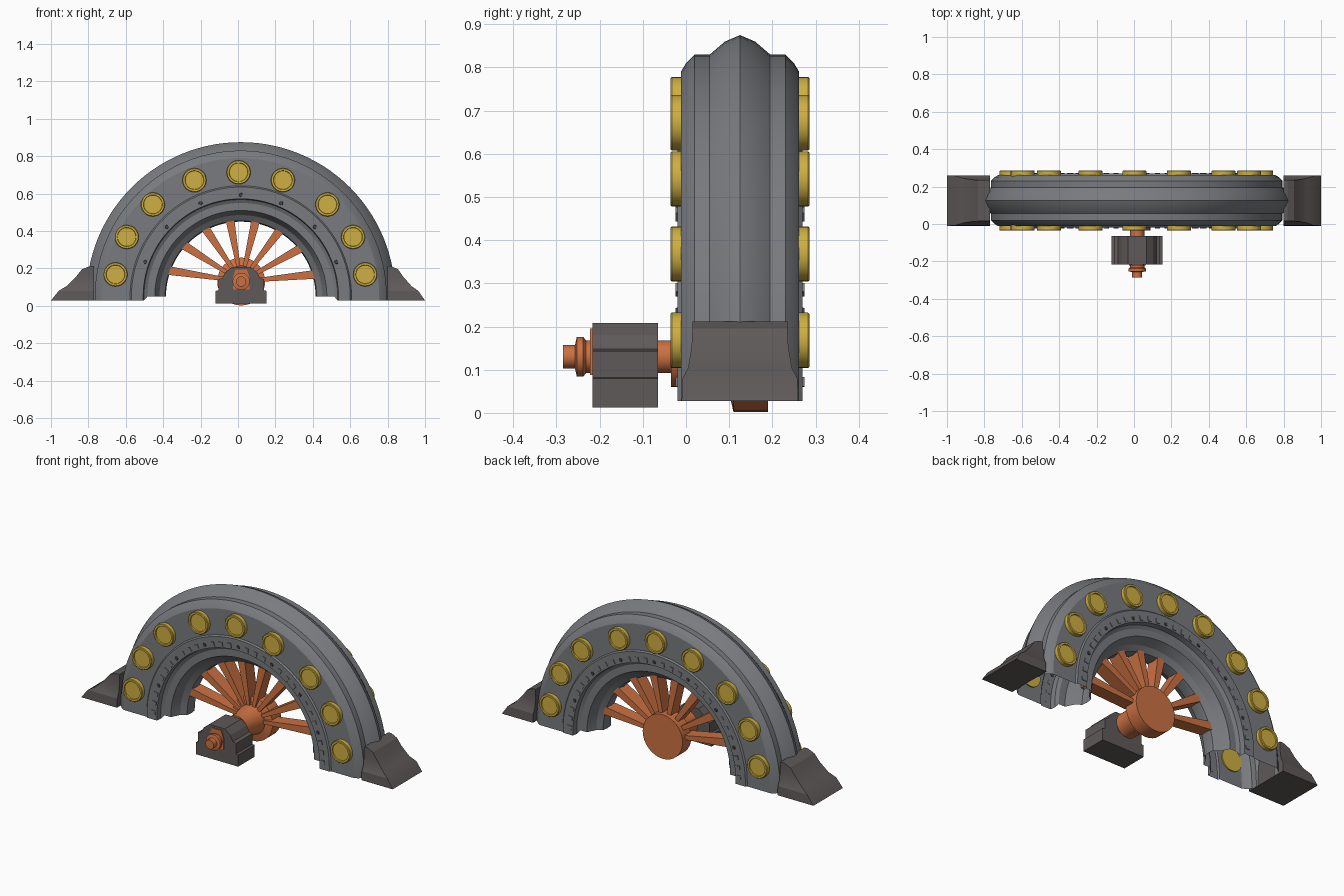
import bpy, bmesh, math
from mathutils import Vector

if "Cube" in bpy.data.objects:
    bpy.data.objects.remove(bpy.data.objects["Cube"])

CX, CZ, CY = 0.015, 0.05, 0.125      # arch centre
HX, HZ = 0.017, 0.13                 # hub axis


def material(name, rgb):
    m = bpy.data.materials.new(name)
    m.diffuse_color = (*rgb, 1)
    m.use_nodes = True
    m.node_tree.nodes["Principled BSDF"].inputs["Base Color"].default_value = m.diffuse_color
    return m


STEEL = material("steel grey", (0.19, 0.197, 0.21))
DARK = material("dark brown grey", (0.115, 0.1, 0.1))
COPPER = material("copper orange", (0.6, 0.165, 0.055))
YELLOW = material("brass yellow", (0.62, 0.43, 0.055))
BLACK = material("stud grey", (0.06, 0.06, 0.07))


def finish(bm, name, mat, flip_test=False):
    bmesh.ops.remove_doubles(bm, verts=bm.verts, dist=1e-5)
    bmesh.ops.recalc_face_normals(bm, faces=bm.faces)
    if flip_test:
        top = max(bm.faces, key=lambda f: f.calc_center_median().z)
        if top.normal.z < 0:
            bmesh.ops.reverse_faces(bm, faces=bm.faces)
    me = bpy.data.meshes.new(name)
    bm.to_mesh(me)
    bm.free()
    me.materials.append(mat)
    me.shade_smooth()
    me.set_sharp_from_angle(angle=math.radians(22))
    ob = bpy.data.objects.new(name, me)
    bpy.context.collection.objects.link(ob)
    return ob


def skin(bm, rows):
    """Bridge rows of points with quads."""
    vr = [[bm.verts.new(p) for p in row] for row in rows]
    for a, b in zip(vr, vr[1:]):
        for i in range(len(a) - 1):
            bm.faces.new((a[i], a[i + 1], b[i + 1], b[i]))


def lathe(name, profile, x, z, mat, n=32):
    """Full turn of a (y, r) profile round a y axis."""
    bm = bmesh.new()
    rows = []
    for k in range(n + 1):
        a = math.tau * k / n
        rows.append([(x + r * math.cos(a), y, z + r * math.sin(a)) for y, r in profile])
    skin(bm, rows)
    bmesh.ops.dissolve_degenerate(bm, dist=1e-5, edges=bm.edges)
    return finish(bm, name, mat)


def prism(name, pts, y0, y1, mat):
    """Extrude an (x, z) polygon along y."""
    bm = bmesh.new()
    f = bm.faces.new([bm.verts.new((x, y0, z)) for x, z in pts])
    ext = bmesh.ops.extrude_face_region(bm, geom=[f])
    vs = [g for g in ext["geom"] if isinstance(g, bmesh.types.BMVert)]
    bmesh.ops.translate(bm, verts=vs, vec=(0, y1 - y0, 0))
    if f.is_valid and len(f.edges[0].link_faces) < 2:
        bm.faces.new(list(f.verts))
    return finish(bm, name, mat)


# Arch: half profile (distance from mid plane, radius), mirrored, hollow below
outer = [(0, .825), (.035, .81), (.07, .78), (.105, .78), (.125, .76), (.137, .74),
         (.137, .592), (.145, .585), (.145, .522), (.115, .518), (.105, .50),
         (.105, .46), (.055, .435), (.035, .405), (0, .40)]
profile = [(CY - d, r) for d, r in outer] + [(CY + d, r) for d, r in outer[::-1]]
N = 56
rows = []
for k in range(-1, N + 2):
    a = math.pi * min(max(k, 0), N) / N
    low = k < 0 or k > N
    rows.append([(CX + r * math.cos(a), y,
                  CZ + r * math.sin(a) - ((.022 if r > .51 else .001) if low else 0))
                 for y, r in profile])
bm = bmesh.new()
skin(bm, rows)
finish(bm, "arch_shell", STEEL, True)

# Feet: lofted flared blocks (height, share of length, half depth)
SECT = [(.028, 0, .135), (.08, .18, .133), (.105, .36, .12), (.155, .58, .112),
        (.195, .72, .11), (.212, .9, .11)]
for side, length in ((-1, .23), (1, .2)):
    bm = bmesh.new()
    rows = []
    for z, t, h in SECT:
        xo, xi = side * (1 - t * length), side * (1 - length)
        rows.append([(xo, CY - h, z), (xo, CY + h, z), (xi, CY + h, z),
                     (xi, CY - h, z), (xo, CY - h, z)])
    skin(bm, rows)
    bmesh.ops.remove_doubles(bm, verts=bm.verts, dist=1e-5)
    bmesh.ops.holes_fill(bm, edges=bm.edges, sides=0)
    finish(bm, "foot_left" if side < 0 else "foot_right", DARK)

# Round brass caps on both faces
CAPS = [(-.655, .168), (-.595, .368), (-.455, .542), (-.233, .672), (.003, .714),
        (.24, .672), (.478, .542), (.615, .368), (.68, .168)]
CAP = [(.13, 0), (.13, .064), (.158, .064), (.161, .061), (.161, .051), (.155, .049), (.155, 0)]
for s in (-1, 1):
    for x, z in CAPS:
        lathe("round_cap", [(CY + s * d, r) for d, r in CAP], x, z, YELLOW, 28)

# Small tiles and studs along the inner band
STEP = 23.4
for s in (-1, 1):
    face = CY + s * .145
    for k in range(-15, 16):
        a = math.radians(90 + k * STEP / 4)
        u = Vector((math.cos(a), math.sin(a)))
        v = Vector((-u.y, u.x))
        c = Vector((CX, CZ)) + u * .543
        if k % 4 == 0:
            lathe("band_stud", [(face - s * .002, 0), (face - s * .002, .011),
                                (face + s * .004, .009), (face + s * .004, 0)],
                  c.x, c.y, BLACK, 12)
        else:
            quad = [c + u * i * .013 + v * j * .011
                    for i, j in ((-1, -1), (1, -1), (1, 1), (-1, 1))]
            prism("band_tile", quad, face - s * .001, face + s * .004, STEEL)

# Wheel hub and stepped shaft in one turned piece
lathe("hub_and_shaft", [(.19, 0), (.19, .128), (.11, .128), (.10, .085), (.02, .07),
                        (-.035, .07), (-.035, .038), (-.232, .038), (-.238, .046),
                        (-.253, .046), (-.257, .027), (-.285, .027), (-.285, 0)],
      HX, HZ, COPPER)

# Spokes widening from the hub to the arch
hub = Vector((HX, HZ))
off = HZ - CZ
for k in range(8):
    a = math.radians(5.5 + k * 23.7)
    u = Vector((math.cos(a), math.sin(a)))
    v = Vector((-u.y, u.x))
    reach = -off * u.y + math.sqrt((off * u.y) ** 2 + .425 ** 2 - off ** 2)
    prism("spoke", [hub + u * .08 - v * .01, hub + u * reach - v * .024,
                    hub + u * reach + v * .024, hub + u * .08 + v * .01],
          .09, .165, COPPER)

# Bearing block carrying the shaft
half = [(.136, .012), (.136, .08), (.122, .082), (.122, .143), (.102, .148),
        (.085, .18), (.05, .208)]
prism("bearing_block", [(HX + x, z) for x, z in half] + [(HX - x, z) for x, z in half[::-1]],
      -.217, -.065, DARK)

# Collar plate set into the bearing front
plate = [(.045, .088), (.045, .15), (.03, .195)]
prism("bearing_front_plate", [(HX + x, z) for x, z in plate] + [(HX - x, z) for x, z in plate[::-1]],
      -.222, -.216, COPPER)
